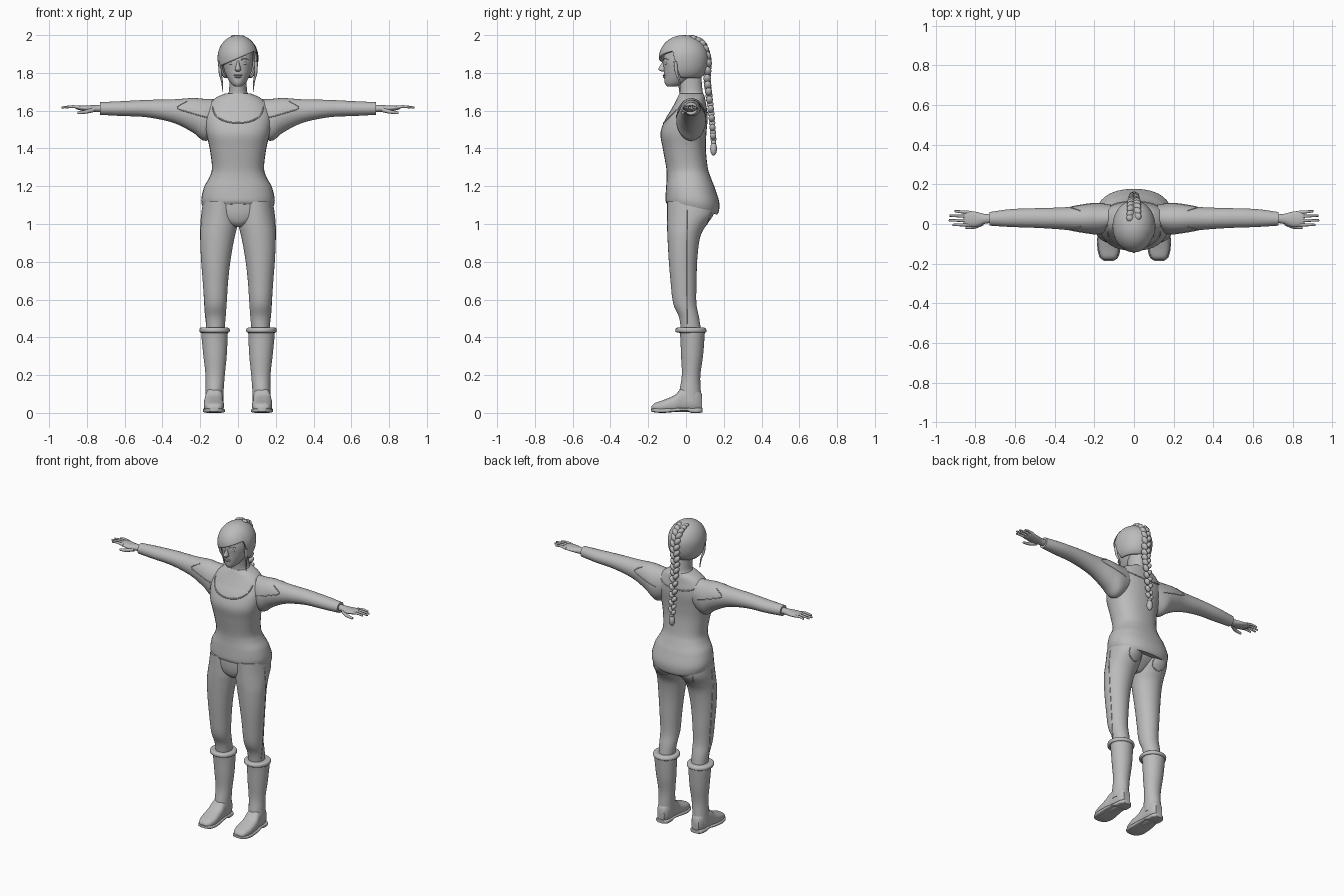
import bpy, bmesh
from math import sin, cos, pi, acos, radians
from mathutils import Vector, Matrix
from mathutils.bvhtree import BVHTree

cube = bpy.data.objects.get("Cube")
if cube:
    bpy.data.objects.remove(cube)

grey = bpy.data.materials.new("plain_grey")
grey.use_nodes = True
GREY = (0.5, 0.5, 0.5, 1)
grey.diffuse_color = GREY
grey.node_tree.nodes["Principled BSDF"].inputs["Base Color"].default_value = GREY
SIDES = {"left": 1, "right": -1}


def link(name, data):
    data.materials.append(grey)
    obj = bpy.data.objects.new(name, data)
    bpy.context.collection.objects.link(obj)
    return obj


def finish(name, bm):
    """Turn a bmesh into a smooth shaded object."""
    bmesh.ops.recalc_face_normals(bm, faces=bm.faces)
    mesh = bpy.data.meshes.new(name)
    bm.to_mesh(mesh)
    bm.free()
    mesh.shade_smooth()
    mesh.set_sharp_from_angle(angle=radians(45))
    return link(name, mesh)


def spline(points, steps):
    """Pass a smooth curve through tuples of any length."""
    pts = [Vector(p) for p in points]
    out = []
    for i in range(len(pts) - 1):
        a, b = pts[max(i - 1, 0)], pts[i]
        c, d = pts[i + 1], pts[min(i + 2, len(pts) - 1)]
        for k in range(steps):
            t = k / steps
            out.append(b + (c - a) * t / 2 + (a * 2 - b * 5 + c * 4 - d) * t * t / 2
                       + (b * 3 - a - c * 3 + d) * t * t * t / 2)
    return out + [pts[-1]]


def bridge(bm, rings, caps=True):
    n = len(rings[0])
    for r, s in zip(rings, rings[1:]):
        for i in range(n):
            j = (i + 1) % n
            bm.faces.new((r[i], r[j], s[j], s[i]))
    if caps:
        bm.faces.new(rings[0])
        bm.faces.new(rings[-1])


def loft(name, axis, sections, side=1, power=2.0, warp=None, steps=5, n=32):
    """Skin rounded sections, each (position, low, high, low, high) along an axis."""
    bm = bmesh.new()
    rings = []
    for p, a0, a1, b0, b1 in spline(sections, steps):
        ring = []
        for i in range(n):
            c, s = cos(2 * pi * i / n), sin(2 * pi * i / n)
            u, v = [(abs(q) ** (2 / power)) * (1 if q > 0 else -1) for q in (c, s)]
            u = (a0 + a1) / 2 + u * (a1 - a0) / 2
            v = (b0 + b1) / 2 + v * (b1 - b0) / 2
            co = {"x": (p, u, v), "y": (u, p, v), "z": (u, v, p)}[axis]
            co = warp(*co) if warp else co
            ring.append(bm.verts.new((co[0] * side, co[1], co[2])))
        rings.append(ring)
    bridge(bm, rings)
    return finish(name, bm)


def centred(rows):
    """Expand (height, half width, front, back) to a full section."""
    return [(z, -w, w, f, b) for z, w, f, b in rows]


def ball(name, centre, size, turn=0.0):
    bm = bmesh.new()
    m = Matrix.Translation(centre) @ Matrix.Rotation(turn, 4, "Y") @ Matrix.Diagonal((*size, 1))
    bmesh.ops.create_uvsphere(bm, u_segments=16, v_segments=10, radius=1, matrix=m)
    return finish(name, bm)


def tube(name, points, radius, tip=1.0):
    """Round strand through points, thinning towards the tip."""
    curve = bpy.data.curves.new(name, "CURVE")
    curve.dimensions = "3D"
    curve.bevel_depth = radius
    curve.bevel_resolution = 3
    curve.use_fill_caps = True
    line = curve.splines.new("POLY")
    path = spline(points, 4)
    line.points.add(len(path) - 1)
    for i, (p, co) in enumerate(zip(line.points, path)):
        p.co = (*co, 1)
        p.radius = 1 + (tip - 1) * i / (len(path) - 1)
    line.use_smooth = True
    return link(name, curve)


def seam(name, target, starts, direction, radius=0.003):
    """Lay a fine raised edge on a surface by projecting points onto it."""
    mesh = target.data
    tree = BVHTree.FromPolygons([v.co for v in mesh.vertices], [p.vertices for p in mesh.polygons])
    hits = [tree.ray_cast(Vector(p), Vector(direction))[0] for p in starts]
    hits = [h for h in hits if h]
    if len(hits) > 1:
        tube(name, hits, radius)


# Shirt, with the hem dropping towards the back
def drop_hem(x, y, z):
    return x, y, z - max(0, 1.2 - z) * (y + 0.1) * 2.2


shirt = loft("shirt", "z", centred([
    (1.105, .178, -.1, .165), (1.12, .19, -.108, .175), (1.15, .194, -.108, .175),
    (1.2, .178, -.105, .15), (1.25, .15, -.102, .13), (1.3, .138, -.105, .115),
    (1.4, .15, -.123, .105), (1.48, .168, -.135, .108), (1.55, .178, -.112, .114),
    (1.6, .172, -.082, .112), (1.64, .15, -.06, .105), (1.67, .115, -.045, .1),
    (1.69, .07, -.035, .092)]), power=2.3, warp=drop_hem)
for part, face, depth in (("front", -1, .115), ("back", 1, .06)):
    arc = [pi * i / 16 for i in range(17)]
    seam(part + "_neckline", shirt,
         [(.135 * cos(a), face, 1.65 - depth * sin(a) ** .6) for a in arc], (0, -face, 0), .004)

# Neck and head
loft("neck", "z", centred([(1.64, .07, -.03, .1), (1.68, .058, -.035, .095),
                           (1.71, .047, -.037, .087), (1.8, .047, -.05, .08)]))
loft("head", "z", centred([
    (1.728, .018, -.1, -.05), (1.745, .038, -.112, 0), (1.78, .06, -.116, .05),
    (1.82, .075, -.118, .07), (1.87, .081, -.121, .08), (1.93, .075, -.1, .08),
    (1.96, .04, -.05, .04)]))
loft("nose", "z", centred([(1.808, .01, -.132, -.1), (1.815, .016, -.143, -.1),
                           (1.825, .014, -.145, -.1), (1.85, .008, -.13, -.1),
                           (1.872, .007, -.12, -.1)]))
ball("upper_lip", (0, -.114, 1.788), (.024, .01, .005))
ball("lower_lip", (0, -.113, 1.779), (.02, .01, .006))
for side, s in SIDES.items():
    ball(side + "_eye", (s * .033, -.103, 1.851), (.015, .011, .009))
    tube(side + "_eyebrow", [(s * .016, -.12, 1.87), (s * .036, -.113, 1.877),
                             (s * .058, -.095, 1.869)], .004, .4)

# Hair cap with a swept fringe and an open face
bm = bmesh.new()
rings = []
for k in range(1, 25):
    ring = []
    for i in range(64):
        a = 2 * pi * i / 64
        f = min(max((cos(a) - .15) / .35, 0), 1)
        f = f * f * (3 - 2 * f)
        low = 1.772 * (1 - f) + (1.877 + .045 * sin(a)) * f
        phi = acos((low - 1.88) / .12) * k / 24
        r = sin(phi) if phi < pi / 2 else sin(phi) ** .5
        ring.append(bm.verts.new((.108 * r * sin(a), -.012 - .131 * r * cos(a),
                                  1.88 + .12 * cos(phi))))
    rings.append(ring)
bridge(bm, rings, caps=False)
bm.faces.new(rings[0])
hair = finish("hair_cap", bm)
shell = hair.modifiers.new("thickness", "SOLIDIFY")
shell.thickness = .014
for side, s in SIDES.items():
    tube(side + "_side_lock", [(s * .095, -.055, 1.86), (s * .094, -.05, 1.8),
                               (s * .085, -.035, 1.755), (s * .08, -.03, 1.7)], .011, .15)

# Braid of paired overlapping lobes
path = spline([(0, .03, 1.975), (0, .085, 1.95), (0, .115, 1.87), (0, .112, 1.77),
               (0, .122, 1.68), (0, .136, 1.56), (0, .145, 1.45)], 5)
for i, p in enumerate(path):
    s = 1 if i % 2 else -1
    w = 1 - .35 * i / len(path)
    ball("braid_lobe", p + Vector((s * .015 * w, 0, 0)), (.019 * w, .024 * w, .03 * w), s * .6)
ball("braid_tie", (0, .146, 1.432), (.014, .014, .012))
ball("braid_tail", (0, .146, 1.398), (.019, .018, .036))

# Hips joining the trouser legs
loft("hips", "z", centred([(.985, .03, -.06, .05), (1.01, .1, -.085, .08),
                           (1.06, .175, -.098, .125), (1.14, .185, -.1, .14)]))

for side, s in SIDES.items():
    # Sleeve and its shoulder seam
    sleeve = loft(side + "_sleeve", "x", [
        (.08, -.02, .09, 1.5, 1.66), (.17, -.05, .105, 1.44, 1.662), (.24, -.045, .1, 1.485, 1.667),
        (.34, -.03, .085, 1.535, 1.66), (.48, -.02, .08, 1.565, 1.657),
        (.62, -.015, .075, 1.572, 1.65), (.73, -.008, .06, 1.578, 1.645)], s)
    for face in (-1, 1):
        seam(side + "_shoulder_seam", sleeve, spline(
            [(s * .15, face, 1.56), (s * .24, face, 1.585), (s * .32, face, 1.615),
             (s * .27, face, 1.65)], 3), (0, -face, 0))

    # Hand, with four fingers and a thumb
    loft(side + "_palm", "x", [(.7, .005, .05, 1.592, 1.632), (.75, .002, .05, 1.592, 1.63),
                               (.8, -.014, .062, 1.596, 1.628), (.845, -.01, .066, 1.604, 1.628),
                               (.86, .0, .058, 1.61, 1.625)], s)
    for i, reach in enumerate((.915, .934, .93, .905)):
        y = -.004 + .021 * i
        tube(side + "_finger", [(s * .835, y, 1.616), (s * .875, y * 1.05, 1.622),
                                (s * reach, y * 1.1, 1.617)], .0095, .55)
    tube(side + "_thumb", [(s * .765, .005, 1.605), (s * .805, -.014, 1.594),
                           (s * .85, -.017, 1.588)], .013, .55)

    # Trouser leg with side seam and back pocket
    leg = loft(side + "_trouser_leg", "z", [
        (.4, .075, .165, -.025, .085), (.5, .066, .172, -.035, .07), (.58, .06, .178, -.068, .055),
        (.7, .052, .187, -.082, .056), (.82, .038, .196, -.092, .06), (.93, .018, .2, -.098, .075),
        (.99, .004, .198, -.1, .105), (1.05, .0, .194, -.1, .145), (1.12, .0, .185, -.1, .15)], s)
    seam(side + "_side_seam", leg, [(s, .005, .47 + .055 * i) for i in range(12)], (-s, 0, 0), .0025)
    seam(side + "_back_pocket", leg, [(s * x, 1, z) for x, z in (
        (.05, 1.06), (.05, 1.02), (.09, .995), (.135, 1.02), (.14, 1.06))], (0, -1, 0))

    # Boot shaft, flared cuff, foot and sole
    loft(side + "_boot_shaft", "z", [
        (.06, .078, .174, -.04, .082), (.12, .076, .172, -.034, .078), (.2, .07, .172, -.022, .076),
        (.3, .06, .183, -.026, .09), (.4, .055, .193, -.03, .098), (.435, .054, .195, -.035, .1)], s)
    loft(side + "_boot_cuff", "z", [(.423, .058, .19, -.03, .095), (.428, .045, .202, -.053, .107),
                                    (.44, .043, .205, -.056, .108), (.45, .05, .2, -.05, .1),
                                    (.452, .068, .18, -.03, .085)], s)
    loft(side + "_boot_foot", "y", [
        (-.182, .105, .15, .012, .035), (-.165, .085, .168, .006, .052), (-.12, .074, .18, .004, .068),
        (-.06, .078, .18, .004, .094), (-.02, .08, .174, .004, .13), (.05, .082, .168, .004, .14),
        (.084, .1, .15, .01, .1)], s, power=2.6)
    loft(side + "_boot_sole", "y", [
        (-.186, .105, .15, .008, .024), (-.168, .08, .173, .003, .024), (-.12, .069, .185, 0, .024),
        (-.05, .075, .184, .006, .026), (0, .08, .174, .01, .026), (.03, .08, .172, 0, .026),
        (.07, .083, .168, 0, .026), (.088, .1, .152, .003, .026)], s, power=4)
